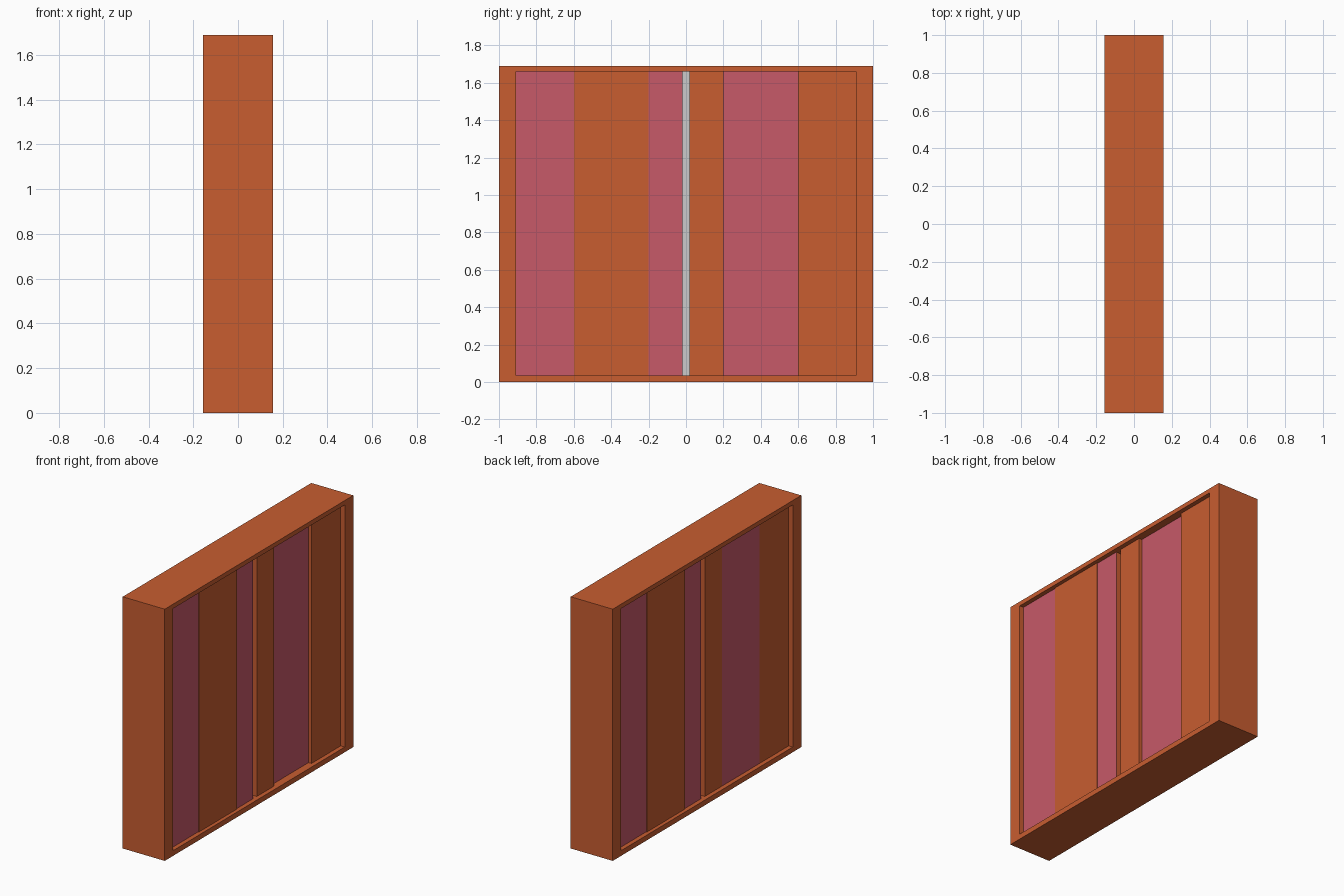
import bpy, bmesh

if "Cube" in bpy.data.objects:
    bpy.data.objects.remove(bpy.data.objects["Cube"])

HALF_DEPTH = 0.156          # half thickness of the frame
Z0, Z1 = 0.035, 1.66        # opening bottom / top
FACE, PROUD, DEEP = 0.126, 0.131, 0.104


def material(name, rgb):
    m = bpy.data.materials.new(name)
    m.diffuse_color = (*rgb, 1)
    m.use_nodes = True
    m.node_tree.nodes["Principled BSDF"].inputs["Base Color"].default_value = m.diffuse_color
    return m


ORANGE = material("orange_paint", (0.58, 0.11, 0.03))
PINK = material("pink_paint", (0.57, 0.10, 0.14))


def finish(name, bm, mats=()):
    bmesh.ops.recalc_face_normals(bm, faces=bm.faces)
    me = bpy.data.meshes.new(name)
    bm.to_mesh(me)
    bm.free()
    for m in mats:
        me.materials.append(m)
    ob = bpy.data.objects.new(name, me)
    bpy.context.collection.objects.link(ob)
    return ob


def frame():
    # rectangular ring extruded through the depth
    bm = bmesh.new()

    def rect(y, lo, hi):
        return [bm.verts.new((-HALF_DEPTH, a, b))
                for a, b in ((-y, lo), (y, lo), (y, hi), (-y, hi))]

    outer, inner = rect(1, 0, 1.69), rect(0.91, Z0, Z1)
    for i in range(4):
        j = (i + 1) % 4
        bm.faces.new((outer[i], outer[j], inner[j], inner[i]))
    ext = bmesh.ops.extrude_face_region(bm, geom=bm.faces[:], use_keep_orig=True)
    moved = [g for g in ext["geom"] if isinstance(g, bmesh.types.BMVert)]
    bmesh.ops.translate(bm, verts=moved, vec=(2 * HALF_DEPTH, 0, 0))
    finish("door_frame", bm, [ORANGE])


def leaf(name, ys, near, far):
    # near / far: one (x, is_pink) per vertical band, in the order of ys
    pts, pink = [], []

    def run(bands, cuts):
        for (x, p), a, b in zip(bands, cuts, cuts[1:]):
            pts.extend([(x, a), (x, b)])
            pink.extend([p, 0])           # band face, then the step after it

    run(near, ys)
    run(far[::-1], ys[::-1])
    # drop the zero-length steps between flush bands
    keep = [i for i in range(len(pts)) if pts[i] != pts[(i + 1) % len(pts)]]
    bm = bmesh.new()
    low = [bm.verts.new((*pts[i], Z0)) for i in keep]
    top = [bm.verts.new((*pts[i], Z1)) for i in keep]
    for k, i in enumerate(keep):
        n = (k + 1) % len(keep)
        f = bm.faces.new((low[k], low[n], top[n], top[k]))
        f.material_index = pink[i]
    bm.faces.new(low)
    bm.faces.new(top)
    finish(name, bm, [ORANGE, PINK])


def seal(name, y0, y1):
    bm = bmesh.new()
    bmesh.ops.create_cube(bm, size=1)
    bmesh.ops.scale(bm, vec=(0.1, y1 - y0, Z1 - Z0), verts=bm.verts)
    bmesh.ops.translate(bm, vec=(0, (y0 + y1) / 2, (Z0 + Z1) / 2), verts=bm.verts)
    finish(name, bm)


frame()

# sliding leaves with alternating painted bands
leaf("left_leaf", [-0.91, -0.6, -0.2, -0.02],
     [(FACE, 1), (PROUD, 0), (FACE, 1)],
     [(-FACE, 0), (-FACE, 1), (-FACE, 0)])
leaf("right_leaf", [0.02, 0.2, 0.6, 0.91],
     [(FACE, 0), (DEEP, 1), (FACE, 0)],
     [(-FACE, 1), (-PROUD, 0), (-FACE, 1)])

# grey seals meeting in the middle
seal("left_seal", -0.02, 0)
seal("right_seal", 0, 0.02)
